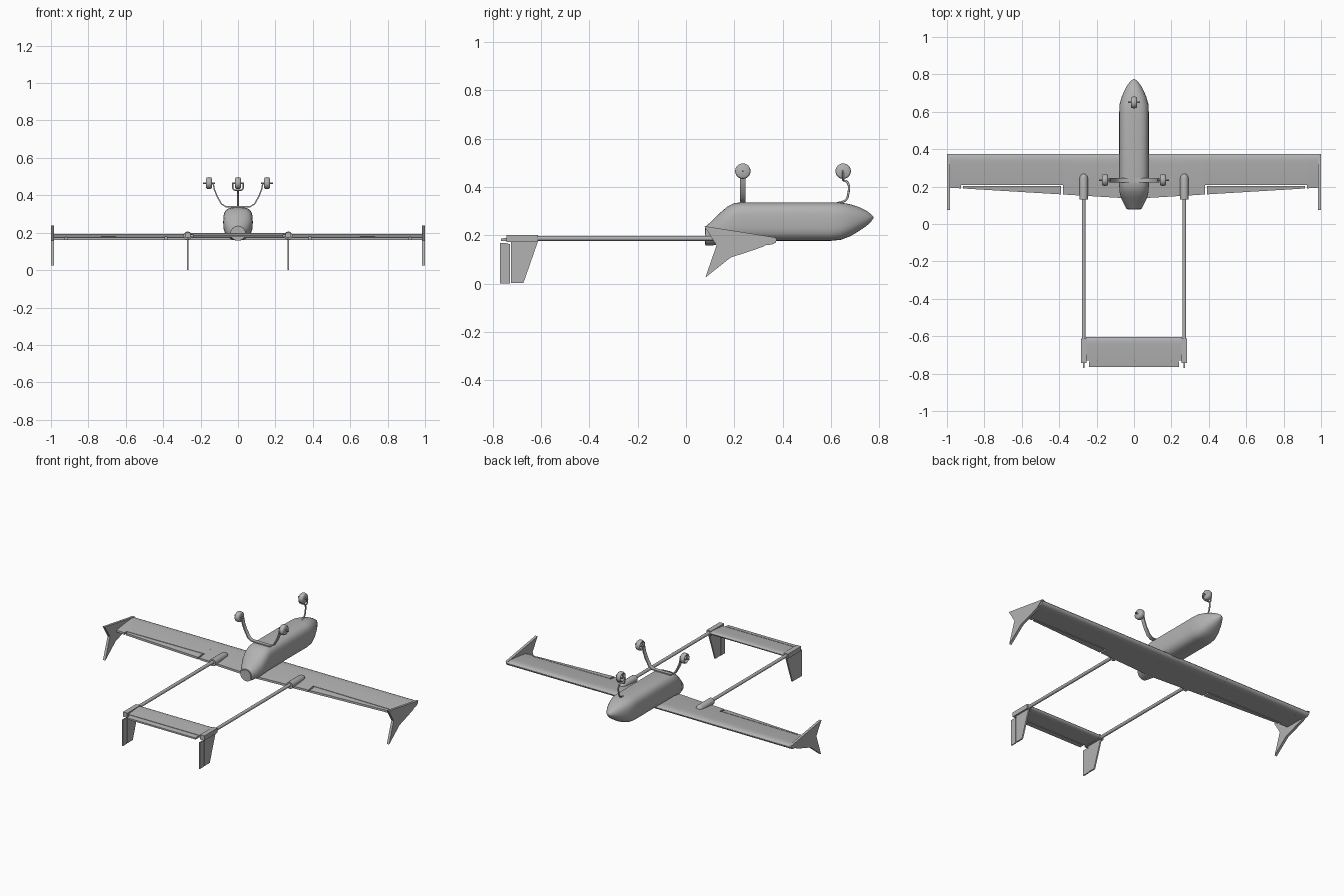
import bpy, bmesh, math
from mathutils import Vector

if "Cube" in bpy.data.objects:
    bpy.data.objects.remove(bpy.data.objects["Cube"])

grey = bpy.data.materials.new("plain_grey")
grey.use_nodes = True
grey.diffuse_color = (0.45, 0.45, 0.45, 1)
grey.node_tree.nodes["Principled BSDF"].inputs["Base Color"].default_value = (0.45, 0.45, 0.45, 1)


def loft(name, rings, angle=35):
    """Skin a row of equal-length closed rings and cap both ends."""
    bm = bmesh.new()
    rows = [[bm.verts.new(p) for p in ring] for ring in rings]
    n = len(rows[0])
    for a, b in zip(rows, rows[1:]):
        for i in range(n):
            j = (i + 1) % n
            bm.faces.new((a[i], a[j], b[j], b[i]))
    bm.faces.new(rows[0])
    bm.faces.new(rows[-1])
    bmesh.ops.recalc_face_normals(bm, faces=bm.faces)
    mesh = bpy.data.meshes.new(name)
    bm.to_mesh(mesh)
    bm.free()
    mesh.materials.append(grey)
    ob = bpy.data.objects.new(name, mesh)
    bpy.context.collection.objects.link(ob)
    bpy.ops.object.select_all(action="DESELECT")
    ob.select_set(True)
    bpy.context.view_layer.objects.active = ob
    bpy.ops.object.shade_smooth_by_angle(angle=math.radians(angle))
    return ob


def plate(name, x, thick, outline):
    """Upright plate: a (y, z) outline given thickness along x."""
    return loft(name, [[(x + s * thick / 2, y, z) for y, z in outline] for s in (-1, 1)])


def lathe(name, centre, axis, profile, n=20):
    """Round part: (distance along axis, radius) pairs."""
    c, d = Vector(centre), Vector(axis).normalized()
    u = d.orthogonal().normalized()
    v = d.cross(u)
    turn = [2 * math.pi * i / n for i in range(n)]
    return loft(name, [[c + d * t + (u * math.cos(a) + v * math.sin(a)) * r for a in turn]
                       for t, r in profile])


def tube(name, points, width, depth=None):
    """Bent rod along a smooth path; width in the path plane, depth across it."""
    cu = bpy.data.curves.new(name, "CURVE")
    cu.dimensions = "3D"
    cu.bevel_depth = width
    cu.bevel_resolution = 2
    cu.use_fill_caps = True
    sp = cu.splines.new("BEZIER")
    sp.bezier_points.add(len(points) - 1)
    for bp, p in zip(sp.bezier_points, points):
        bp.co = p
        bp.handle_left_type = bp.handle_right_type = "AUTO"
    sp.resolution_u = 6
    cu.materials.append(grey)
    ob = bpy.data.objects.new(name, cu)
    bpy.context.collection.objects.link(ob)
    return ob


# Fuselage: y, half width, bottom, top
def body_ring(y, w, lo, hi, power, n=40):
    ring = []
    for i in range(n):
        a = 2 * math.pi * i / n
        c, s = math.cos(a), math.sin(a)
        ring.append((w * math.copysign(abs(c) ** (2 / power), c), y,
                     (lo + hi) / 2 + (hi - lo) / 2 * math.copysign(abs(s) ** (2 / power), s)))
    return ring


stations = [(0.08, 0.04, 0.158, 0.235, 2.0), (0.11, 0.055, 0.158, 0.262, 2.2),
            (0.14, 0.07, 0.162, 0.292, 2.5), (0.17, 0.077, 0.17, 0.318, 2.8),
            (0.2, 0.079, 0.175, 0.333, 3.0), (0.23, 0.079, 0.177, 0.336, 3.2)]
stations += [(0.6, 0.079, 0.177, 0.336, 3.2), (0.64, 0.077, 0.181, 0.335, 3.0)]
stations += [(0.68, 0.066, 0.196, 0.328, 2.6), (0.715, 0.051, 0.217, 0.317, 2.3),
             (0.745, 0.034, 0.237, 0.302, 2.1), (0.765, 0.018, 0.256, 0.288, 2.0),
             (0.775, 0.003, 0.27, 0.276, 2.0)]
loft("fuselage", [body_ring(*s) for s in stations])
lathe("motor_plate", (0, 0.078, 0.196), (0, 1, 0), [(0, 0.034), (0.01, 0.034)])


# Wing and tail panels, cut out of one aerofoil from front edge to rear edge
def foil_panel(name, xs, lead, trail, top, belly, front=None, rear=None):
    rings = []
    for x in xs:
        te = trail(x)
        a = lead if front is None else front
        b = te if rear is None else rear
        upper, lower = [], []
        for i in range(13):
            y = a + (b - a) * (i / 12) ** 1.5
            t = min(1, max(0, (lead - y) / (lead - te)))
            nose = 1 - (1 - min(1, t / 0.2)) ** 2
            mid = top - (top - belly) * (0.4 + 0.4 * t)
            upper.append((x, y, mid + (top - mid) * math.sqrt(nose) * (1 - 0.75 * t) + 0.0006))
            lower.append((x, y, mid - (mid - belly) * math.sqrt(nose) * (1 - 0.2 * t) - 0.0006))
        rings.append(upper + lower[::-1])
    return loft(name, rings, 50)


def wing_trail(x):
    return 0.135 + 0.06 * abs(x)


def wing(name, xs, **cut):
    foil_panel(name, xs, 0.375, wing_trail, 0.194, 0.16, **cut)


def tail_trail(x):
    return -0.765


def tail(name, xs, **cut):
    foil_panel(name, xs, -0.605, tail_trail, 0.2, 0.176, **cut)


wing("wing_centre", [-0.38, 0, 0.38])
tail("stabiliser", [-0.257, 0.257], rear=-0.73)
tail("elevator", [-0.24, 0.24], front=-0.734)


# Wheels lie on an axle along x
def wheel(name, x, y, z):
    c, ax = (x, y, z), (1, 0, 0)
    tyre = [(0.015 * math.cos(a), 0.0255 + 0.0065 * math.sin(a))
            for a in [2 * math.pi * i / 12 for i in range(13)]]
    lathe(name + "_tyre", c, ax, tyre, 28)
    lathe(name + "_axle", c, ax, [(-0.033, 0.004), (0.033, 0.004)], 12)
    lathe(name + "_hub", c, ax, [(-0.014, 0.008), (0.014, 0.008)], 16)
    for k in range(5):
        a = 2 * math.pi * k / 5 + math.pi / 2
        lathe(name + "_spoke", c, (0, math.cos(a), math.sin(a)), [(0.006, 0.003), (0.022, 0.003)], 8)


for side, s in (("left", 1), ("right", -1)):
    # Outer wing with its aileron set in a slot
    wing(side + "_wing_middle", [s * 0.38, s * 0.925], rear=0.208)
    wing(side + "_wing_tip", [s * 0.925, s * 0.995])
    wing(side + "_aileron", [s * 0.39, s * 0.915], front=0.204)
    plate(side + "_winglet", s * 0.991, 0.016,
          [(0.375, 0.19), (0.076, 0.238), (0.126, 0.158), (0.08, 0.025),
           (0.185, 0.108), (0.26, 0.132), (0.32, 0.153)])

    # Tail boom, its wing pod and rear socket
    bx = s * 0.269
    lathe(side + "_boom", (bx, 0, 0.187), (0, 1, 0), [(-0.62, 0.01), (0.2, 0.01)])
    lathe(side + "_boom_pod", (bx, 0, 0.184), (0, 1, 0),
          [(0.13, 0.022), (0.245, 0.022), (0.257, 0.019), (0.265, 0.012), (0.269, 0.003)])
    plate(side + "_boom_socket", bx, 0.03,
          [(-0.612, 0.173), (-0.612, 0.202), (-0.742, 0.202), (-0.742, 0.173)])

    # Hanging fin and rudder
    plate(side + "_fin", bx, 0.009, [(-0.612, 0.175), (-0.672, 0.003), (-0.724, 0.003), (-0.724, 0.175)])
    plate(side + "_rudder", bx, 0.007,
          [(-0.728, 0.163), (-0.728, 0.001), (-0.77, 0.001), (-0.77, 0.167), (-0.742, 0.167)])

    # Main wheel on a flat bent strut
    wheel(side + "_main_wheel", s * 0.155, 0.235, 0.465)
    path = [(0, 0.338), (0.065, 0.339), (0.088, 0.353), (0.112, 0.395), (0.126, 0.43), (0.134, 0.468)]
    rings = []
    for i, (x, z) in enumerate(path):
        x0, z0 = path[max(i - 1, 0)]
        x1, z1 = path[min(i + 1, len(path) - 1)]
        d = Vector((x1 - x0, z1 - z0)).normalized() * 0.0035
        rings.append([(s * (x - k * d.y), 0.235 + e, z + k * d.x)
                      for k, e in ((-1, -0.012), (1, -0.012), (1, 0.012), (-1, 0.012))])
    loft(side + "_main_strut", rings)

    # Side of the nose fork
    tube(side + "_nose_fork", [(0, 0.65, 0.428), (s * 0.02, 0.65, 0.429),
                               (s * 0.027, 0.65, 0.437), (s * 0.027, 0.65, 0.468)], 0.004)

# Nose wheel on its bent wire leg
wheel("nose_wheel", 0, 0.65, 0.465)
tube("nose_leg", [(0, 0.65, 0.428), (0, 0.668, 0.418), (0, 0.671, 0.37),
                  (0, 0.66, 0.345), (0, 0.625, 0.332)], 0.0045)
